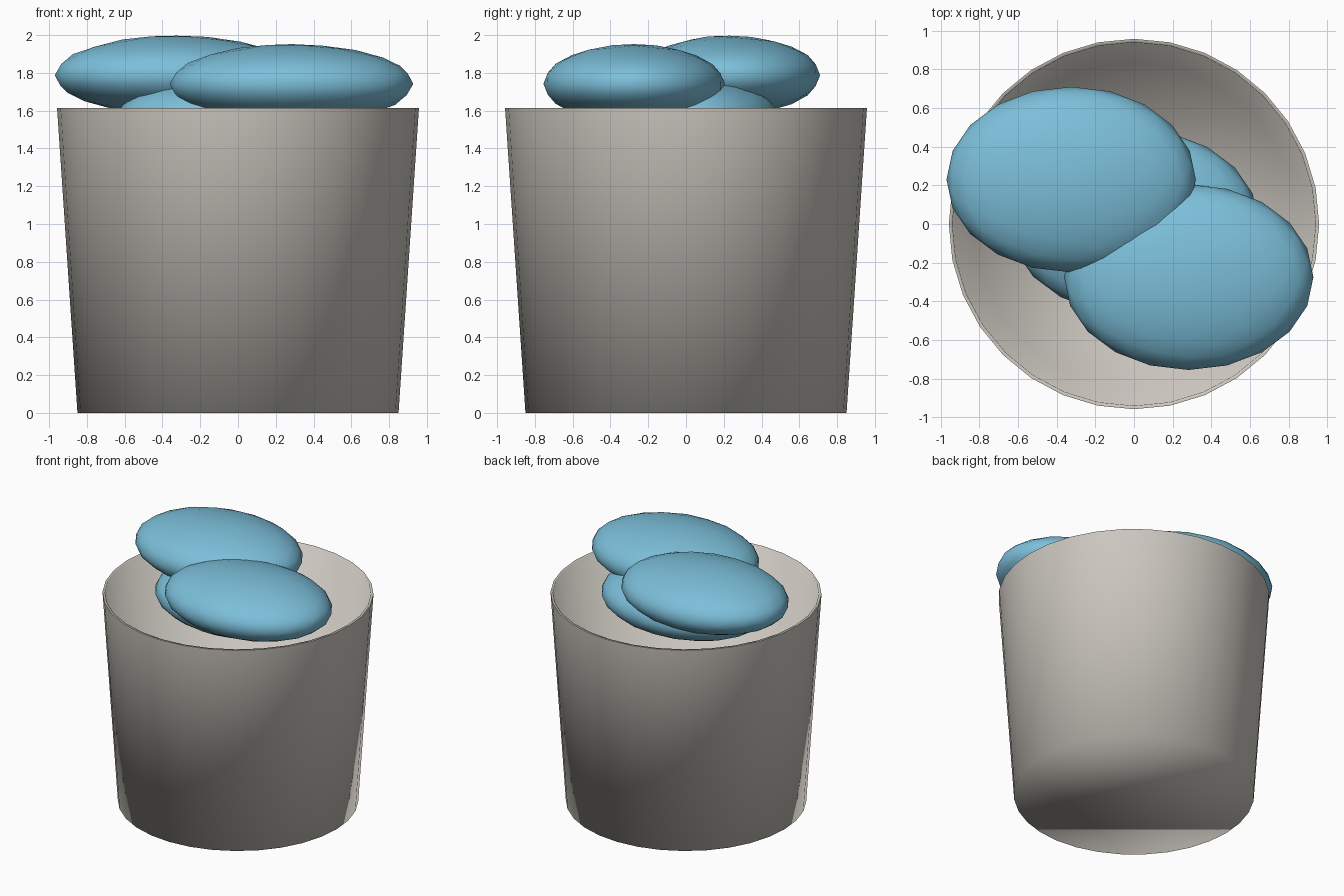
import bpy, bmesh, math, random
from mathutils import Vector

if "Cube" in bpy.data.objects:
    bpy.data.objects.remove(bpy.data.objects["Cube"])

random.seed(4)

def material(name, rgb):
    m = bpy.data.materials.new(name)
    m.diffuse_color = (*rgb, 1)
    m.use_nodes = True
    m.node_tree.nodes["Principled BSDF"].inputs["Base Color"].default_value = m.diffuse_color
    return m

grey = material("warm_grey", (0.60, 0.57, 0.52))
blue = material("sky_blue", (0.20, 0.52, 0.70))

def finish(bm, name, mat, angle):
    bmesh.ops.recalc_face_normals(bm, faces=bm.faces)
    me = bpy.data.meshes.new(name)
    bm.to_mesh(me)
    bm.free()
    me.materials.append(mat)
    ob = bpy.data.objects.new(name, me)
    bpy.context.collection.objects.link(ob)
    bpy.ops.object.select_all(action='DESELECT')
    ob.select_set(True)
    bpy.context.view_layer.objects.active = ob
    bpy.ops.object.shade_smooth_by_angle(angle=math.radians(angle))
    return ob

# Tapered open bucket: outer wall, thin rim, inner wall and floor
SIDES = 32
profile = [(0.85, 0.0), (0.958, 1.615), (0.94, 1.615), (0.835, 0.02)]
bm = bmesh.new()
rings = []
for r, z in profile:
    rings.append([bm.verts.new((r * math.cos(2 * math.pi * i / SIDES),
                                r * math.sin(2 * math.pi * i / SIDES), z))
                  for i in range(SIDES)])
for a, b in zip(rings, rings[1:]):
    for i in range(SIDES):
        j = (i + 1) % SIDES
        bm.faces.new((a[i], a[j], b[j], b[i]))
bm.faces.new(rings[0][::-1])
bm.faces.new(rings[-1])
finish(bm, "bucket", grey, 90)

# Flattened, slightly uneven pebbles resting on each other
def pebble(name, centre):
    bm = bmesh.new()
    bmesh.ops.create_icosphere(bm, subdivisions=3, radius=1)
    for v in bm.verts:
        bump = 1 + random.uniform(-0.012, 0.012)
        v.co = Vector((v.co.x * 0.645, v.co.y * 0.48, v.co.z * 0.21 * bump)) + Vector(centre)
    finish(bm, name, blue, 60)

pebble("upper_pebble", (-0.325, 0.23, 1.788))
pebble("front_pebble", (0.283, -0.275, 1.742))
pebble("lower_pebble", (0.0, 0.01, 1.57))
